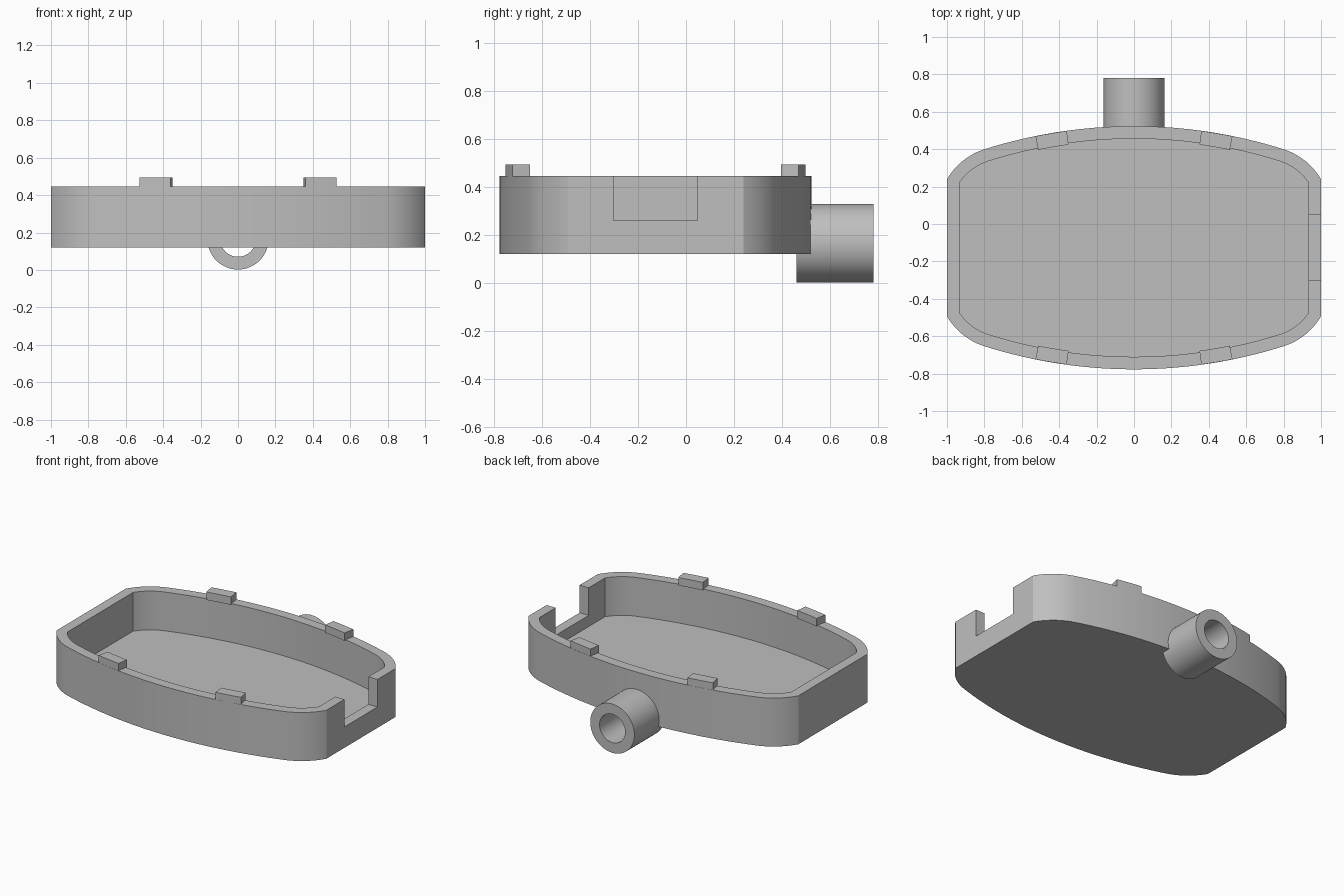
import bpy, bmesh, math
from math import sin, cos, asin, radians, sqrt

if "Cube" in bpy.data.objects:
    bpy.data.objects.remove(bpy.data.objects["Cube"])

CY = -0.127            # tray centre in y
R, RC = 2.65, 0.356    # long wall radius, corner radius
TOP = 0.65             # half depth of the tray at the middle
Z0, Z1, FLOOR = 0.12, 0.445, 0.185

grey = bpy.data.materials.new("light_grey")
grey.diffuse_color = (0.52, 0.52, 0.52, 1)
grey.use_nodes = True
grey.node_tree.nodes["Principled BSDF"].inputs["Base Color"].default_value = grey.diffuse_color


def finish(name, bm):
    bmesh.ops.recalc_face_normals(bm, faces=bm.faces[:])
    me = bpy.data.meshes.new(name)
    bm.to_mesh(me)
    bm.free()
    ob = bpy.data.objects.new(name, me)
    bpy.context.collection.objects.link(ob)
    me.materials.append(grey)
    return ob


def prism(name, outline, z0, z1):
    bm = bmesh.new()
    base = bm.faces.new([bm.verts.new((x, y, z0)) for x, y in outline])
    ext = bmesh.ops.extrude_face_region(bm, geom=[base])
    verts = [g for g in ext["geom"] if isinstance(g, bmesh.types.BMVert)]
    bmesh.ops.translate(bm, verts=verts, vec=(0, 0, z1 - z0))
    return finish(name, bm)


def shade(ob):
    bpy.ops.object.select_all(action='DESELECT')
    ob.select_set(True)
    bpy.context.view_layer.objects.active = ob
    bpy.ops.object.shade_smooth_by_angle(angle=radians(20))


def cut(ob, cutter):
    bpy.context.view_layer.objects.active = ob
    m = ob.modifiers.new("cut", 'BOOLEAN')
    m.operation, m.solver, m.object = 'DIFFERENCE', 'EXACT', cutter
    bpy.ops.object.modifier_apply(modifier=m.name)
    bpy.data.objects.remove(cutter)


def tray_outline(inset):
    """Bowed long sides, rounded corners and straight short sides."""
    big, small, half_w = R - inset, RC - inset, 1 - inset
    a_join = asin(0.8 / R)
    cx = 0.8 - RC * sin(a_join)
    cy = TOP - R + R * cos(a_join) - RC * cos(a_join)
    a_end = math.acos((half_w - cx) / small)
    quarter = []
    for i in range(16):
        a = a_join * i / 16
        quarter.append((big * sin(a), TOP - R + big * cos(a)))
    for i in range(13):
        a = (math.pi / 2 - a_join) + (a_end - math.pi / 2 + a_join) * i / 12
        quarter.append((cx + small * cos(a), cy + small * sin(a)))
    half = quarter + [(x, -y) for x, y in reversed(quarter)]
    full = half + [(-x, y) for x, y in reversed(half[1:-1])]
    return [(x, y + CY) for x, y in full]


# Open tray with a notch in the right wall
tray = prism("tray", tray_outline(0), Z0, Z1)
cut(tray, prism("cavity", tray_outline(0.067), FLOOR, 0.7))
notch = [(0.88, -0.302), (1.1, -0.302), (1.1, 0.048), (0.88, 0.048)]
cut(tray, prism("notch", notch, 0.26, 0.7))
shade(tray)

# Four small tabs on the rim, following the bowed walls
a0, a1 = asin(0.36 / R), asin(0.527 / R)
for side, sy in (("back", 1), ("front", -1)):
    for hand, sx in (("left", -1), ("right", 1)):
        pts = []
        for r, order in ((R - 0.001, range(5)), (R - 0.075, range(4, -1, -1))):
            for i in order:
                a = a0 + (a1 - a0) * i / 4
                pts.append((sx * r * sin(a), CY + sy * (TOP - R + r * cos(a))))
        shade(prism(f"{side}_{hand}_tab", pts, Z1 - 0.005, 0.493))

# Hollow pipe through the back wall
bm = bmesh.new()
N, CZ = 64, 0.1655
rings = []
for r, y in ((0.1635, 0.46), (0.1635, 0.78), (0.095, 0.78), (0.095, 0.46)):
    rings.append([bm.verts.new((r * cos(2 * math.pi * i / N), y,
                                CZ + r * sin(2 * math.pi * i / N)))
                  for i in range(N)])
for k in range(4):
    p, q = rings[k], rings[(k + 1) % 4]
    for i in range(N):
        j = (i + 1) % N
        bm.faces.new((p[i], p[j], q[j], q[i]))
shade(finish("pipe", bm))
